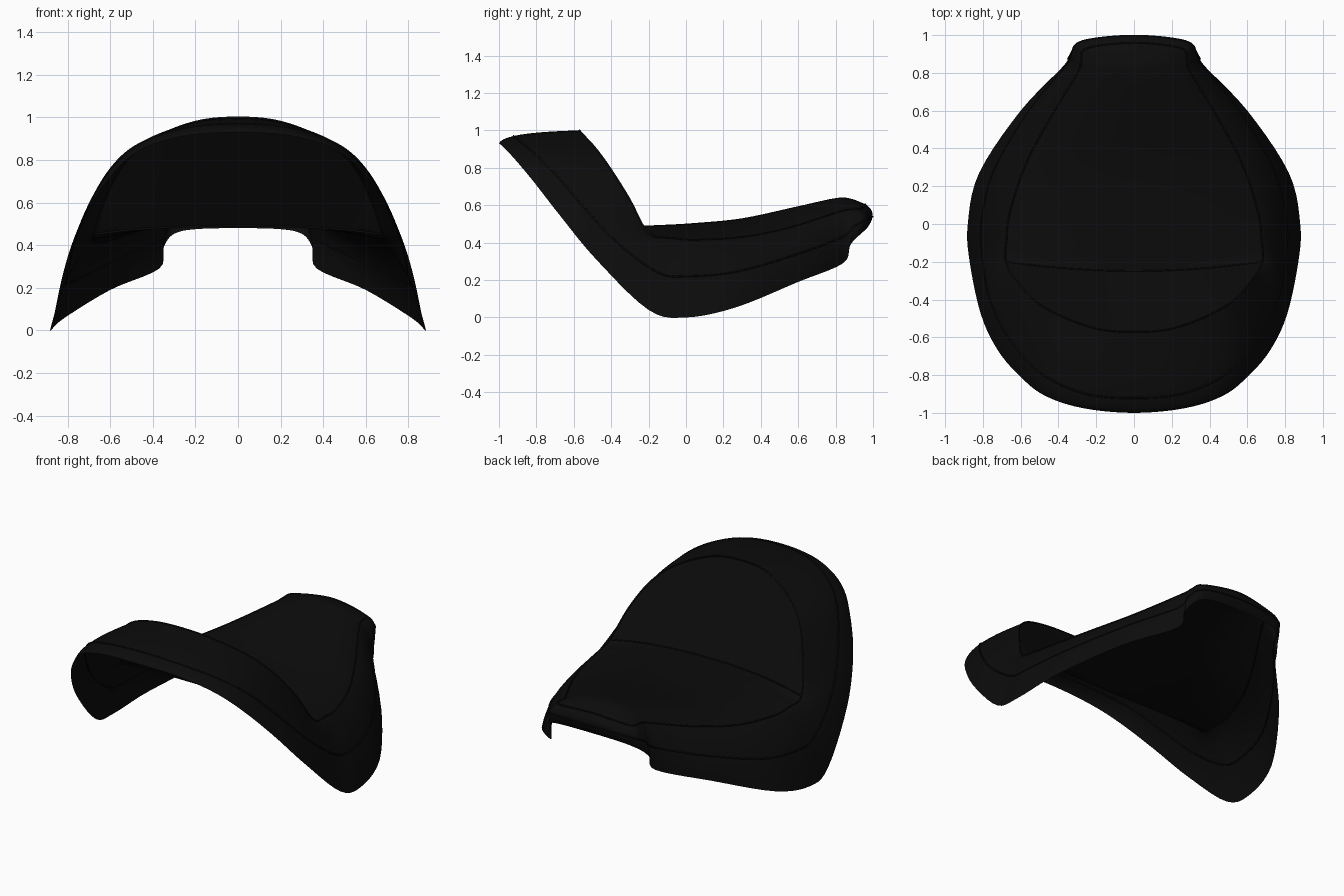
import bpy, bmesh
from mathutils import Vector

if "Cube" in bpy.data.objects:
    bpy.data.objects.remove(bpy.data.objects["Cube"])

K = 5        # steps between knots
S = 10       # rows down the skirt
PANEL = 8    # rows up the backrest panel

black = bpy.data.materials.new("black vinyl")
black.diffuse_color = (0.0035, 0.0035, 0.0035, 1)
black.use_nodes = True
black.node_tree.nodes["Principled BSDF"].inputs["Base Color"].default_value = black.diffuse_color

# Right half, from front centre round to rear centre.
# Upholstery edge, skirt bulge and bottom rim at each station
EDGE = [(0, -.57, 1), (.2, -.553, .98), (.4, -.48, .9), (.53, -.4, .79), (.62, -.3, .63),
        (.68, -.2, .45), (.675, -.08, .425), (.66, .05, .415), (.58, .3, .43),
        (.45, .55, .48), (.3, .8, .56), (.28, .86, .575), (.25, .93, .58), (0, .96, .605)]
BULGE = [(0, -.98, .99), (.25, -.96, .97), (.47, -.85, .9), (.6, -.72, .8), (.7, -.55, .63),
         (.77, -.36, .47), (.8, -.14, .33), (.8, .02, .32), (.74, .28, .33),
         (.57, .6, .4), (.38, .84, .49), (.34, .92, .53), (.29, .99, .55), (0, 1.03, .56)]
RIM = [(0, -1, .93), (.27, -.975, .91), (.47, -.91, .84), (.6, -.81, .72), (.72, -.67, .54),
       (.81, -.48, .31), (.87, -.2, .04), (.88, 0, 0), (.82, .27, .055),
       (.6, .6, .19), (.37, .84, .29), (.35, .88, .39), (.27, .955, .465), (0, .97, .48)]
# Centre line of the seat, from the crease to the tail
SPINE = [(0, -.25, .49), (0, -.12, .495), (0, .05, .505), (0, .3, .53), (0, .58, .59),
         (0, .8, .638), (0, .88, .635), (0, .96, .605)]
CORNER = 5   # knot where backrest arc meets the seat crease


def catmull(p, u):
    a, b, c, d = p
    return 0.5 * (2 * b + (c - a) * u + (2 * a - 5 * b + 4 * c - d) * u * u
                  + (3 * b - a - 3 * c + d) * u ** 3)


def smooth(knots, last=None):
    """Spline through knots; the last segment may use its own parameters."""
    k = [Vector(p) for p in knots]
    flip = Vector((-1, 1, 1))
    k = [k[1] * flip] + k + [k[-2] * flip]
    out = []
    n = len(knots) - 1
    for i in range(n):
        us = [j / K for j in range(K)]
        if last and i == n - 1:
            us = last
        out += [catmull(k[i:i + 4], u) for u in us]
    out.append(k[-2].copy())
    return out


# Column spacing follows the backrest arc
cols = CORNER * K
arc = smooth(EDGE)[:cols + 1]
frac = [p.x / arc[-1].x for p in arc]
tail_u = [1 - f for f in reversed(frac)][:-1]

edge, bulge, rim = (smooth(k, tail_u) for k in (EDGE, BULGE, RIM))
for loop in (edge, bulge, rim):
    loop[0].x = loop[-1].x = 0

skirt = []
for s in range(S + 1):
    t = s / S
    skirt.append([a * (1 - t) ** 2 + b * 2 * t * (1 - t) + c * t * t
                  for a, b, c in zip(edge, bulge, rim)])

# Seat deck rows, slightly crowned, ending on the tail edge
kn = [Vector(p) for p in SPINE]
kn = [2 * kn[0] - kn[1]] + kn + [2 * kn[-1] - kn[-2]]
spine = [catmull(kn[i:i + 4], j / K) for i in range(len(SPINE) - 1) for j in range(K)]
deck = []
for j, c in enumerate(spine):
    e = edge[cols + j]
    deck.append([Vector((e.x * f, c.y + (e.y - c.y) * f * f, c.z + (e.z - c.z) * f ** 2.5))
                 for f in frac])
deck.append(list(reversed(edge[-cols - 1:])))

# Backrest panel rows, from the crease up to the arc
panel = [[a.lerp(b, r / PANEL) for a, b in zip(deck[0], edge[:cols + 1])]
         for r in range(PANEL + 1)]


def add_grid(bm, rows):
    v = [[bm.verts.new(p) for p in row] for row in rows]
    for a, b in zip(v, v[1:]):
        for i in range(len(a) - 1):
            bm.faces.new((a[i], a[i + 1], b[i + 1], b[i]))


# Seat shell
bm = bmesh.new()
for rows in (skirt, deck, panel):
    add_grid(bm, rows)
geom = bm.verts[:] + bm.edges[:] + bm.faces[:]
dup = bmesh.ops.duplicate(bm, geom=geom)["geom"]
for v in dup:
    if isinstance(v, bmesh.types.BMVert):
        v.co.x = -v.co.x
bmesh.ops.remove_doubles(bm, verts=bm.verts[:], dist=0.0005)
bmesh.ops.recalc_face_normals(bm, faces=bm.faces[:])
top = max(bm.faces, key=lambda f: f.calc_center_median().z)
if top.normal.z < 0:
    bmesh.ops.reverse_faces(bm, faces=bm.faces[:])
mesh = bpy.data.meshes.new("seat_shell")
bm.to_mesh(mesh)
bm.free()
mesh.materials.append(black)
shell = bpy.data.objects.new("seat_shell", mesh)
bpy.context.collection.objects.link(shell)
bpy.context.view_layer.objects.active = shell
shell.select_set(True)
bpy.ops.object.shade_smooth_by_angle(angle=0.7)


# Stitched seams
def seam(name, half, closed):
    pts = half + [Vector((-p.x, p.y, p.z)) for p in reversed(half)][(1 if closed else 0):]
    if closed:
        pts = pts[:-1]
    else:
        pts = [Vector((-p.x, p.y, p.z)) for p in reversed(half)][:-1] + half
    cu = bpy.data.curves.new(name, 'CURVE')
    cu.dimensions = '3D'
    cu.bevel_depth = 0.005
    cu.bevel_resolution = 1
    sp = cu.splines.new('POLY')
    sp.points.add(len(pts) - 1)
    for q, p in zip(sp.points, pts):
        q.co = (*p, 1)
    sp.use_cyclic_u = closed
    cu.materials.append(black)
    bpy.context.collection.objects.link(bpy.data.objects.new(name, cu))


seam("upholstery_seam", edge, True)
seam("skirt_seam", skirt[6], True)
seam("crease_seam", deck[0], False)
